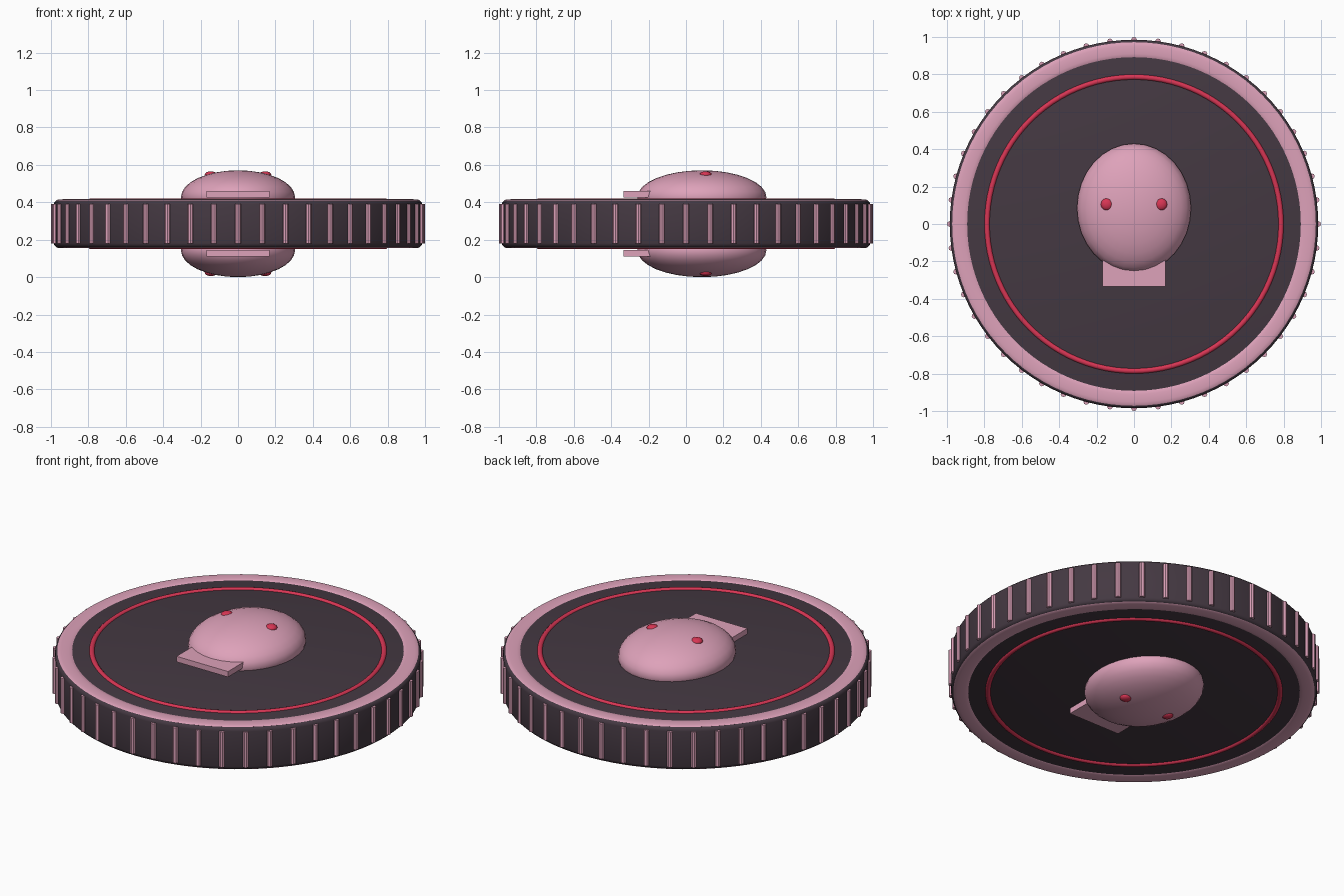
import bpy, math
from math import pi, cos, sin

if "Cube" in bpy.data.objects:
    bpy.data.objects.remove(bpy.data.objects["Cube"])

MID = 0.2855   # mid-plane of the disc
HALF = 0.126   # half thickness of the disc


def material(name, rgb):
    m = bpy.data.materials.new(name)
    m.diffuse_color = (*rgb, 1)
    m.use_nodes = True
    m.node_tree.nodes["Principled BSDF"].inputs["Base Color"].default_value = m.diffuse_color
    return m


DARK = material("dark plum", (0.058, 0.040, 0.054))
PINK = material("dusty pink", (0.73, 0.36, 0.49))
RED = material("crimson", (0.68, 0.036, 0.088))


def finish(name, mat, smooth=True):
    ob = bpy.context.object
    ob.name = name
    ob.data.materials.append(mat)
    bpy.ops.object.transform_apply(location=False, rotation=True, scale=True)
    if smooth:
        bpy.ops.object.shade_smooth_by_angle(angle=math.radians(40))
    return ob


def ring(name, mat, major, minor, z, flat=1.0, segs=96):
    bpy.ops.mesh.primitive_torus_add(major_radius=major, minor_radius=minor, major_segments=segs,
                                     minor_segments=12, location=(0, 0, z))
    bpy.context.object.scale.z = flat
    return finish(name, mat)


def ball(name, mat, loc, size, segs, rings):
    bpy.ops.mesh.primitive_uv_sphere_add(segments=segs, ring_count=rings, radius=1, location=loc)
    bpy.context.object.scale = size
    return finish(name, mat)


# Disc body with rounded edges
bpy.ops.mesh.primitive_cylinder_add(vertices=96, radius=0.985, depth=2 * HALF, location=(0, 0, MID))
body = bpy.context.object
bev = body.modifiers.new("edge", 'BEVEL')
bev.width, bev.segments, bev.limit_method = 0.022, 3, 'ANGLE'
bpy.ops.object.modifier_apply(modifier="edge")
finish("disc_body", DARK)

# Grip ridges around the edge
COUNT = 48
for i in range(COUNT):
    a = 2 * pi * i / COUNT
    bpy.ops.mesh.primitive_cylinder_add(vertices=8, radius=0.0155, depth=0.21,
                                        location=(0.9845 * cos(a), 0.9845 * sin(a), MID))
    finish(f"edge_ridge_{i}", PINK)

# Both faces carry the same relief, mirrored about the mid-plane
for side, s in (("top", 1), ("bottom", -1)):
    def z(h):
        return MID + s * h
    ring(f"{side}_rim_ring", PINK, 0.931, 0.041, z(HALF - 0.001), 0.15)
    ring(f"{side}_inner_ring", RED, 0.786, 0.015, z(HALF - 0.005))
    # Skull dome
    ball(f"{side}_skull", PINK, (0, 0.085, z(0.1425)), (0.305, 0.345, 0.143), 32, 16)
    # Jaw slab
    bpy.ops.mesh.primitive_cube_add(size=1, location=(0, -0.235, z(0.158)))
    bpy.context.object.scale = (0.338, 0.2, 0.033)
    finish(f"{side}_jaw", PINK, False)
    # Eyes
    for x in (-0.145, 0.145):
        ball(f"{side}_eye", RED, (x, 0.105, z(0.262)), (0.033, 0.033, 0.018), 12, 8)
